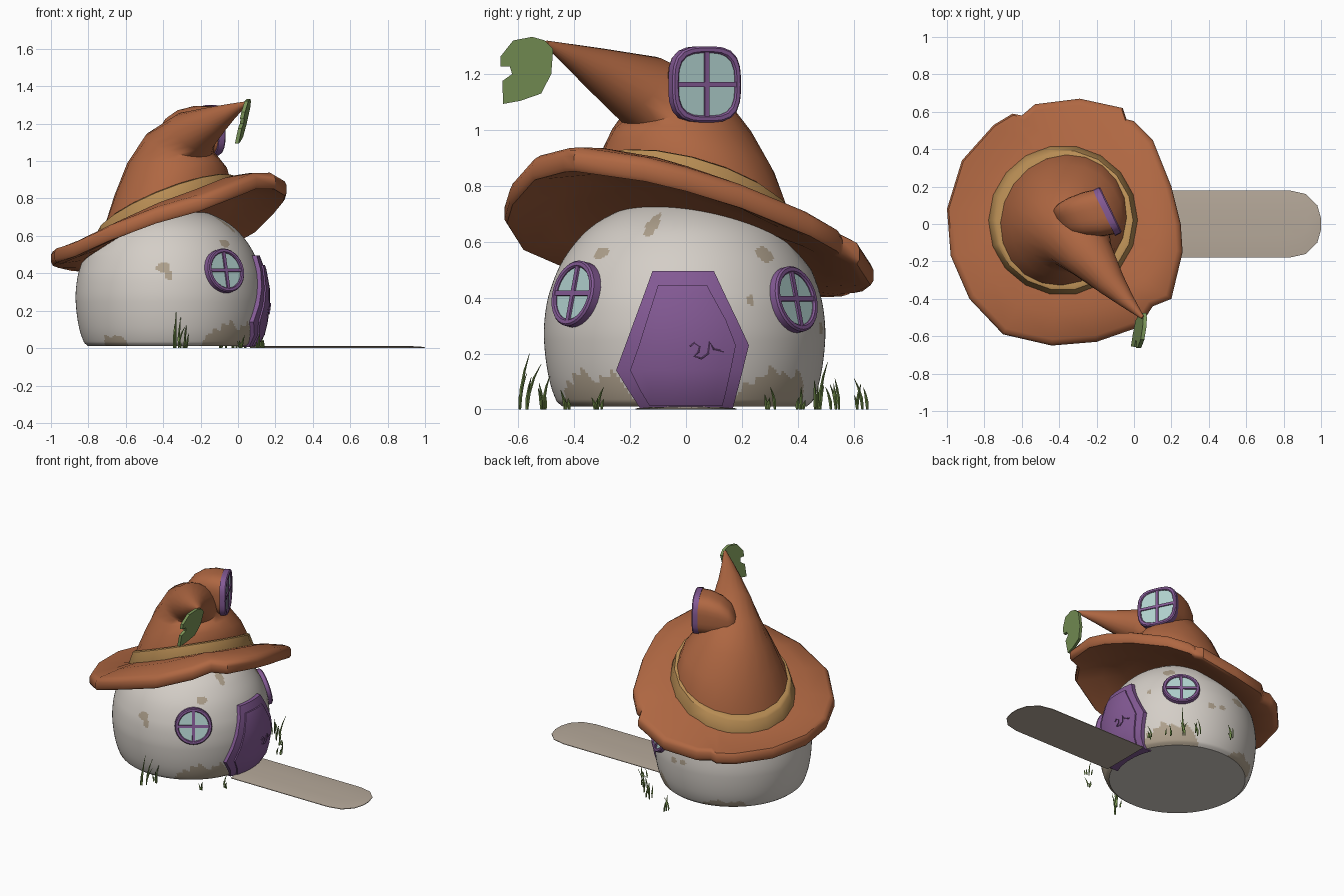
import bpy, bmesh, math, random
from mathutils import Vector, Matrix

if "Cube" in bpy.data.objects:
    bpy.data.objects.remove(bpy.data.objects["Cube"])

random.seed(4)


def mat(name, r, g, b):
    m = bpy.data.materials.new(name)
    m.diffuse_color = [((c / 255 + 0.055) / 1.055) ** 2.4 for c in (r, g, b)] + [1]
    m.use_nodes = True
    m.node_tree.nodes["Principled BSDF"].inputs["Base Color"].default_value = m.diffuse_color
    return m


PLASTER = mat("plaster", 212, 206, 199)
STAIN = mat("stain", 174, 160, 140)
HAT = mat("hat_orange", 175, 103, 66)
BAND = mat("band_gold", 184, 141, 84)
PURPLE = mat("purple", 132, 90, 149)
GLASS = mat("glass", 178, 210, 207)
LEAF = mat("leaf_green", 122, 149, 88)
GRASS = mat("grass_green", 116, 144, 76)
PATH = mat("path_stone", 182, 169, 154)


def finish(name, bm, *mats, angle=35):
    bmesh.ops.recalc_face_normals(bm, faces=bm.faces)
    me = bpy.data.meshes.new(name)
    bm.to_mesh(me)
    bm.free()
    ob = bpy.data.objects.new(name, me)
    bpy.context.collection.objects.link(ob)
    for m in mats:
        me.materials.append(m)
    bpy.ops.object.select_all(action='DESELECT')
    ob.select_set(True)
    bpy.context.view_layer.objects.active = ob
    bpy.ops.object.shade_smooth_by_angle(angle=math.radians(angle))


def skin(bm, rings, loop=False):
    """Bridge rings of points that all have the same count; cap the ends unless looped."""
    vs = [[bm.verts.new(p) for p in r] for r in rings]
    n = len(vs[0])
    for a, b in list(zip(vs, vs[1:])) + ([(vs[-1], vs[0])] if loop else []):
        for i in range(n):
            j = (i + 1) % n
            bm.faces.new((a[i], a[j], b[j], b[i]))
    if not loop:
        bm.faces.new(vs[0])
        bm.faces.new(vs[-1])


def circle(c, axis, r, n=20):
    q = Vector((0, 0, 1)).rotation_difference(Vector(axis).normalized())
    return [Vector(c) + q @ Vector((r * math.cos(t), r * math.sin(t), 0))
            for t in (2 * math.pi * i / n for i in range(n))]


# House body: round profile, stains chosen by angle and height
CX, CY = -0.365, -0.005
PROF = [(0.01, 0.435), (0.03, 0.458), (0.12, 0.487), (0.25, 0.503), (0.34, 0.499), (0.42, 0.483),
        (0.52, 0.443), (0.6, 0.388), (0.66, 0.325), (0.71, 0.235), (0.735, 0.15), (0.745, 0.05)]


def body_r(z):
    def slope(i):
        (a, b), (c, d) = PROF[max(i - 1, 0)], PROF[min(i + 1, len(PROF) - 1)]
        return (d - b) / (c - a)
    for i in range(len(PROF) - 1):
        (z0, r0), (z1, r1) = PROF[i], PROF[i + 1]
        if z <= z1:
            h = z1 - z0
            t = (z - z0) / h
            return (r0 * (1 + 2 * t) * (1 - t) ** 2 + r1 * t * t * (3 - 2 * t)
                    + h * t * (1 - t) * (slope(i) * (1 - t) - slope(i + 1) * t))
    return 0.05


bm = bmesh.new()
levels = [0.01 + 0.735 * i / 110 for i in range(111)]
skin(bm, [circle((CX, CY, z), (0, 0, 1), body_r(z), 240) for z in levels])
BASE = [(-45, 24, 0.14), (45, 24, 0.15), (-130, 11, 0.08), (118, 22, 0.07)]
SPOTS = [(-94, 0.43, 5, 0.03), (-91, 0.39, 2.5, 0.03), (-45, 0.56, 5, 0.02), (-21, 0.66, 4, 0.045),
         (43, 0.555, 5, 0.028), (29, 0.39, 2, 0.02), (103, 0.4, 6, 0.03), (85, 0.3, 3, 0.02), (76, 0.29, 3, 0.02)]
for f in bm.faces:
    c = f.calc_center_median()
    if len(f.verts) > 4:
        continue
    az = math.degrees(math.atan2(c.y - CY, c.x - CX))
    wob = 0.88 + 0.12 * math.sin(az * 0.35) + 0.1 * math.sin(az * 0.8 + c.z * 60)
    low = any(abs(az - a) < w and c.z < h * wob * (1 - ((az - a) / w) ** 4) for a, w, h in BASE)
    spot = any(((az - a) / w) ** 2 + ((c.z - z) / h) ** 2 < wob * 1.1 for a, z, w, h in SPOTS)
    f.material_index = int(low or spot)
for v in bm.verts:  # lower the hidden rear top so it stays under the tilted hat
    k = (-.8 * (v.co.x - CX) + .5 * (v.co.y - CY) - .08) / .4
    v.co.z -= max(0, v.co.z - .5) * min(max(k, 0), .8)
finish("house_body", bm, PLASTER, STAIN)

# Hat brim: wavy notched rim blending up to the tilted band plane
EDGE = [(.26, -.15, .85), (.2, -.4, .885), (.1, -.44, .885), (.03, -.55, .855), (-.2, -.63, .765),
        (-.44, -.65, .7), (-.7, -.59, .605), (-.88, -.4, .525), (-.98, -.17, .495), (-1, .08, .48),
        (-.92, .34, .465), (-.75, .53, .45), (-.65, .59, .45), (-.6, .58, .455), (-.53, .64, .46),
        (-.29, .67, .48), (-.06, .62, .555), (-.04, .56, .585), (0, .55, .6), (.1, .45, .655),
        (.2, .2, .755), (.25, 0, .815)]


def hat_plane(x, y):
    return .38 * (x + .38) - .25 * (y - .02)


def brim_ring(s, dz):
    out = []
    for x, y, z in EDGE:
        px, py = -0.38 + (x + 0.38) * s, .02 + (y - .02) * s
        t = (s - .55) / .45
        out.append((px, py, (.655 + hat_plane(px, py)) * (1 - t) + z * t + dz))
    return out


bm = bmesh.new()
skin(bm, [brim_ring(s, d) for s, d in [(.55, -.03), (.75, -.04), (.94, -.042), (.985, -.037), (1, -.02), (1, .02),
                                       (.985, .038), (.95, .044), (.75, .042), (.55, .035)]])
finish("hat_brim", bm, HAT, angle=50)

# Hat band
bm = bmesh.new()


def band_ring(r, dz, n=18):
    pts = [(-.38 + r * math.cos(t), .02 + r * math.sin(t)) for t in (2 * math.pi * i / n for i in range(n))]
    return [(x, y, .68 + dz + hat_plane(x, y)) for x, y in pts]


skin(bm, [band_ring(r, d) for r, d in [(.34, -.03), (.398, -.03), (.402, .0), (.375, .08), (.36, .088), (.32, .085)]],
     loop=True)
finish("hat_band", bm, BAND)

# Bent pointed crown
bm = bmesh.new()
skin(bm, [circle(c, a, r) for c, a, r in [
    ((-.38, .02, .68), (-.38, .25, 1), .375), ((-.375, .02, .78), (-.36, .23, 1), .355),
    ((-.36, .01, .89), (-.25, .15, 1), .31), ((-.345, -.015, 1.0), (-.05, .02, 1), .248),
    ((-.315, -.06, 1.09), (.25, -.3, 1), .187), ((-.235, -.175, 1.158), (.5, -.65, .65), .132),
    ((-.12, -.32, 1.22), (.57, -.75, .4), .077), ((-.04, -.41, 1.265), (.6, -.75, .35), .043),
    ((.045, -.5, 1.31), (.6, -.75, .35), .01)]])
finish("hat_crown", bm, HAT, angle=60)


# Windows: frame, pane and crossbars in a local frame (x across, y up, z outward)
def frame_matrix(c, az, tilt):
    a, t = math.radians(az), math.radians(tilt)
    n = Vector((math.cos(a) * math.cos(t), math.sin(a) * math.cos(t), math.sin(t)))
    u = Vector((-math.sin(a), math.cos(a), 0))
    m = Matrix((u, n.cross(u), n)).transposed().to_4x4()
    m.translation = c
    return m


def outline(m, r, depth, p, n=28):
    pts = []
    for i in range(n):
        c, s = math.cos(2 * math.pi * i / n), math.sin(2 * math.pi * i / n)
        k = r / (abs(c) ** p + abs(s) ** p) ** (1 / p)
        pts.append(m @ Vector((c * k, s * k, depth)))
    return pts


def window(name, c, az, tilt, r, p=2):
    m = frame_matrix(c, az, tilt)
    w = 0.024
    bm = bmesh.new()
    skin(bm, [outline(m, a, d, p) for a, d in [(r, -.03), (r, .005), (r - .006, .012), (r - w + .005, .012),
                                               (r - w, .006), (r - w, -.03)]], loop=True)
    for sx, sy in ((.009, r - w / 2), (r - w / 2, .009)):
        bmesh.ops.create_cube(bm, size=2, matrix=m @ Matrix.Translation((0, 0, .003))
                              @ Matrix.Diagonal((sx, sy, .007, 1)))
    finish(name + "_frame", bm, PURPLE)
    bm = bmesh.new()
    skin(bm, [outline(m, r - w / 2, d, p) for d in (-.006, .002)])
    finish(name + "_pane", bm, GLASS)


for side, az, z in (("front", -53, .415), ("back", 53, .395)):
    a = math.radians(az)
    window(side + "_window", (CX + .495 * math.cos(a), CY + .495 * math.sin(a), z), az, 13, .12)

# Dormer hood and its window
bm = bmesh.new()
skin(bm, [outline(frame_matrix(c, 26, 0), r, 0, 3.2) for c, r in [
    ((-.135, .07, 1.163), .132), ((-.22, .052, 1.165), .13), ((-.3, .037, 1.16), .115),
    ((-.36, .025, 1.14), .095), ((-.405, .018, 1.11), .065)]])
finish("dormer_hood", bm, HAT, angle=60)
window("dormer_window", (-.134, .072, 1.163), 26, 0, .136, 3.2)


# Door: plates that follow the curve of the wall
def door_plate(name, rows, off, thick):
    bm = bmesh.new()
    front, back, cols = [], [], 9
    for z, y0, y1 in rows:
        for k in range(cols):
            y = y0 + (y1 - y0) * k / (cols - 1)
            x = CX + math.sqrt(body_r(z) ** 2 - y * y) + off
            front.append(bm.verts.new((x, y, z)))
            back.append(bm.verts.new((x - thick, y, z)))
    for i in range(len(rows) - 1):
        for k in range(cols - 1):
            q = [i * cols + k, i * cols + k + 1, (i + 1) * cols + k + 1, (i + 1) * cols + k]
            bm.faces.new([front[j] for j in q])
            bm.faces.new([back[j] for j in reversed(q)])
    for e in [e for e in bm.edges if e.is_boundary and e.verts[0] in front and e.verts[1] in front]:
        a, b = e.verts
        bm.faces.new((a, b, back[front.index(b)], back[front.index(a)]))
    finish(name, bm, PURPLE)


door_plate("door", [(.005, -.165, .168), (.07, -.207, .185), (.14, -.25, .203), (.23, -.217, .225),
                    (.32, -.184, .183), (.42, -.147, .135), (.495, -.12, .10)], .026, .06)
door_plate("door_panel", [(.012, -.13, .13), (.07, -.165, .145), (.14, -.2, .16), (.23, -.168, .178),
                          (.32, -.14, .143), (.42, -.108, .088), (.445, -.1, .075)], .034, .02)

# Curled door handle
bm = bmesh.new()
pts = [(.015, .225), (.03, .238), (.05, .225), (.045, .205), (.03, .19), (.055, .182), (.08, .2),
       (.085, .24), (.1, .215), (.135, .207)]
skin(bm, [circle((CX + math.sqrt(body_r(z) ** 2 - y * y) + .036, y, z),
                 (0, b[0] - a[0], b[1] - a[1]), .004, 6)
          for (y, z), a, b in zip(pts, pts[:1] + pts, pts[1:] + pts[-1:])])
finish("door_handle", bm, PURPLE)

# Path slab with a rounded far end
bm = bmesh.new()
slab = [(.07, -.18), (.83, -.18), (.92, -.16), (.98, -.1), (1, -.03), (1, .03), (.98, .1), (.92, .16),
        (.83, .18), (.07, .18)]
skin(bm, [[(x - (.03 * (1 - s) / .3 if x > .5 else 0), y * s, z) for x, y in slab]
          for s, z in [(1, 0), (1, .004), (.75, .008), (.35, .01)]])
finish("path", bm, PATH)

# Bitten leaf hanging from the hat tip
bm = bmesh.new()
leaf = [(-.475, 1.29), (-.505, 1.32), (-.55, 1.333), (-.618, 1.32), (-.664, 1.262), (-.664, 1.226), (-.63, 1.226),
        (-.622, 1.2), (-.657, 1.175), (-.654, 1.093), (-.593, 1.104), (-.518, 1.13), (-.482, 1.2)]
skin(bm, [[(.005 + (z - 1.1) * .21 + d + (y + .57) * .12, y, z) for y, z in leaf] for d in (-.01, .01)])
finish("leaf", bm, LEAF)

# Grass tufts around the wall
bm = bmesh.new()
for x, y, h in [(-.33, -.58, .2), (-.29, -.52, .12), (.02, -.43, .07), (.12, -.31, .08), (.11, .3, .08),
                (.05, .4, .08), (-.02, .48, .17), (-.08, .53, .11), (-.3, .63, .11)]:
    for k in range(4):
        a = random.uniform(0, 2 * math.pi)
        hh = h * (1 if k == 0 else random.uniform(.4, .85))
        lean = random.uniform(.15, .35) * hh
        bx, by = x + random.uniform(-.02, .02), y + random.uniform(-.02, .02)
        skin(bm, [circle((bx + lean * t * t * math.cos(a), by + lean * t * t * math.sin(a), hh * t),
                         (0, 0, 1), r, 4) for t, r in [(0, .004), (.35, .006), (.7, .004), (1, .0008)]])
finish("grass", bm, GRASS)
